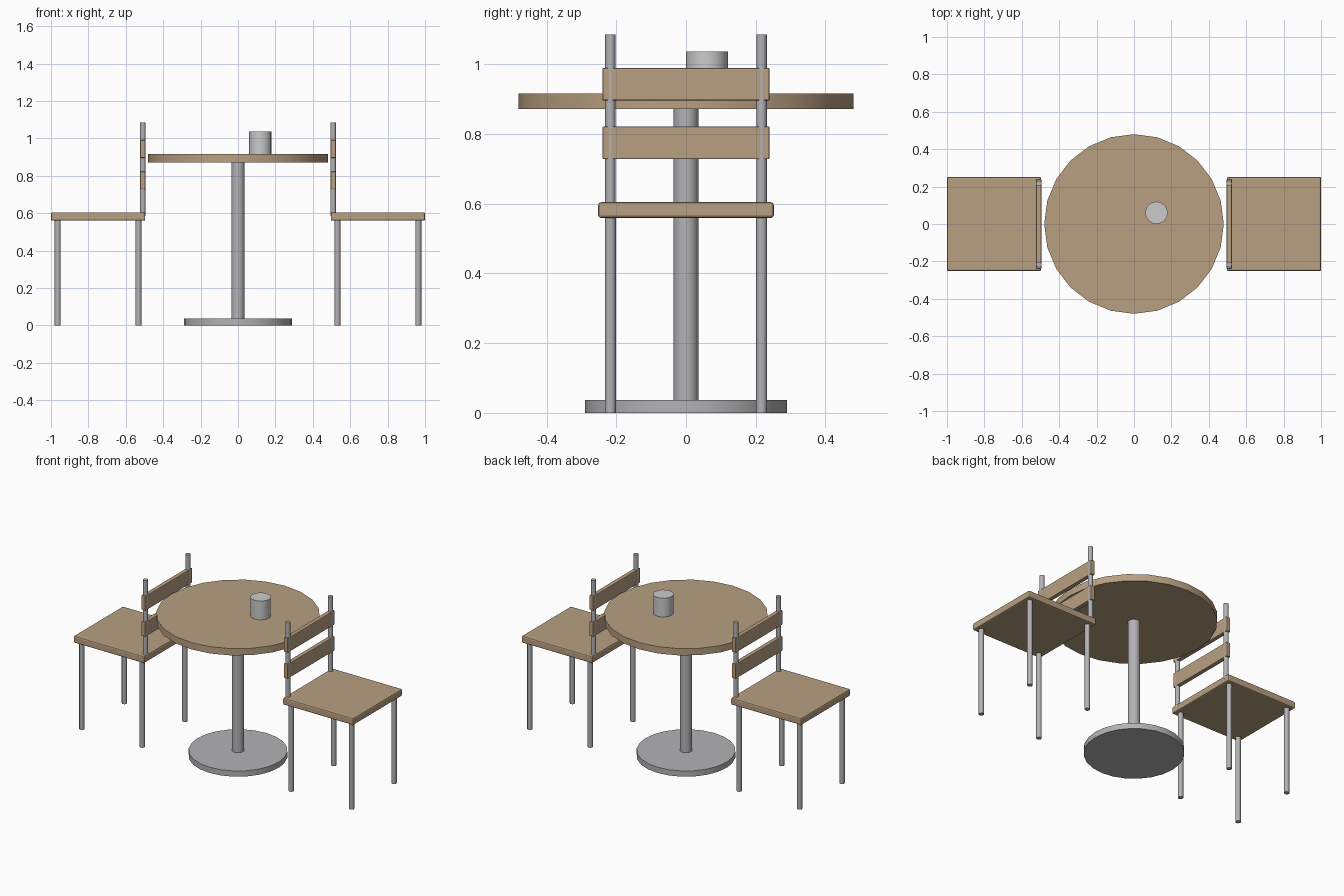
import bpy, math

if "Cube" in bpy.data.objects:
    bpy.data.objects.remove(bpy.data.objects["Cube"])


def material(name, color):
    m = bpy.data.materials.new(name)
    m.diffuse_color = color
    m.use_nodes = True
    m.node_tree.nodes["Principled BSDF"].inputs["Base Color"].default_value = m.diffuse_color
    return m


wood = material("wood", (0.48, 0.35, 0.22, 1))
metal = material("metal", (0.45, 0.45, 0.47, 1))
ceramic = material("ceramic", (0.6, 0.6, 0.6, 1))


def cylinder(name, x, y, z0, z1, radius, sides, mat):
    bpy.ops.mesh.primitive_cylinder_add(vertices=sides, radius=radius, depth=z1 - z0,
                                        location=(x, y, (z0 + z1) / 2))
    ob = bpy.context.object
    ob.name = name
    ob.data.materials.append(mat)
    bpy.ops.object.shade_smooth_by_angle(angle=math.radians(40))
    return ob


def box(name, center, size, bevel, mat):
    bpy.ops.mesh.primitive_cube_add(size=1, location=center)
    ob = bpy.context.object
    ob.name = name
    ob.scale = size
    bpy.ops.object.transform_apply(location=False, rotation=False, scale=True)
    ob.data.materials.append(mat)
    mod = ob.modifiers.new("soft_edges", "BEVEL")
    mod.width = bevel
    mod.segments = 2
    return ob


# Pedestal table and cup
cylinder("table_base", 0, 0, 0, 0.037, 0.29, 24, metal)
cylinder("table_column", 0, 0, 0.03, 0.875, 0.036, 16, metal)
cylinder("table_top", 0, 0, 0.872, 0.916, 0.48, 24, wood)
cylinder("cup", 0.12, 0.06, 0.916, 1.037, 0.06, 16, ceramic)


# Chairs, one on each side, with the backrest next to the table
def chair(side, label):
    box(f"{label}_seat", (side * 0.748, 0, 0.582), (0.504, 0.504, 0.045), 0.008, wood)
    for y, end in ((-0.217, "front"), (0.217, "back")):
        for x, place in ((0.532, "inner"), (0.964, "outer")):
            cylinder(f"{label}_{end}_{place}_leg", side * x, y, 0, 0.57, 0.016, 12, metal)
        cylinder(f"{label}_{end}_back_post", side * 0.509, y, 0.585, 1.086, 0.015, 12, metal)
    for z, level in ((0.775, "lower"), (0.943, "upper")):
        box(f"{label}_{level}_slat", (side * 0.509, 0, z), (0.028, 0.48, 0.094), 0.004, wood)


chair(-1, "left_chair")
chair(1, "right_chair")
